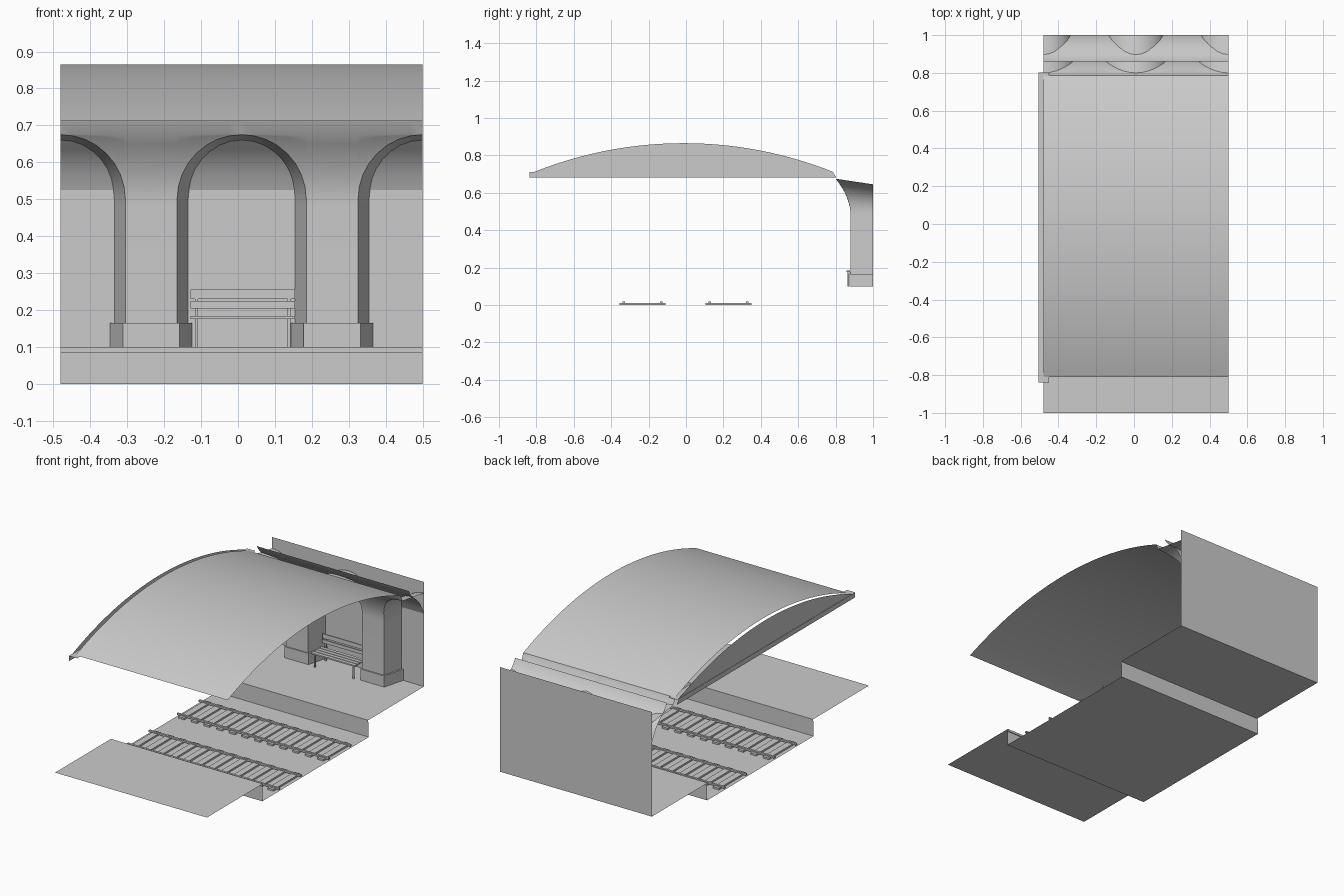
import bpy, bmesh
from math import sin, cos, pi, sqrt

if "Cube" in bpy.data.objects:
    bpy.data.objects.remove(bpy.data.objects["Cube"])

X0, X1 = -0.48, 0.50
MID = 0.01                 # centre of the arcade
BAY = 0.49                 # arch spacing
SPRING, R_FRONT, R_BACK = 0.50, 0.175, 0.145
TOP = 0.712
smooth = []


def make(name, verts, faces, is_smooth=False):
    me = bpy.data.meshes.new(name)
    me.from_pydata(verts, [], faces)
    bm = bmesh.new()
    bm.from_mesh(me)
    bmesh.ops.remove_doubles(bm, verts=bm.verts, dist=1e-5)
    bmesh.ops.recalc_face_normals(bm, faces=bm.faces)
    bm.to_mesh(me)
    bm.free()
    ob = bpy.data.objects.new(name, me)
    bpy.context.collection.objects.link(ob)
    if is_smooth:
        smooth.append(ob)
    return ob


def sheet(name, profile, x0=X0, x1=X1, is_smooth=False):
    """Extrude an open (y, z) profile along x."""
    v = [(x, y, z) for y, z in profile for x in (x0, x1)]
    f = [(2*i, 2*i+1, 2*i+3, 2*i+2) for i in range(len(profile)-1)]
    return make(name, v, f, is_smooth)


def boxes(name, items):
    """One object from many (x0, x1, y0, y1, z0, z1) blocks."""
    v, f = [], []
    for x0, x1, y0, y1, z0, z1 in items:
        n = len(v)
        v += [(x, y, z) for x in (x0, x1) for y in (y0, y1) for z in (z0, z1)]
        f += [tuple(n+i for i in q) for q in ((0, 1, 3, 2), (4, 6, 7, 5), (0, 4, 5, 1),
                                              (2, 3, 7, 6), (0, 2, 6, 4), (1, 5, 7, 3))]
    return make(name, v, f)


# floor: platforms, track bed and back wall
sheet("front_platform", [(-1, 0.1), (-0.485, 0.1), (-0.485, 0.087), (-0.49, 0.087), (-0.49, 0)])
sheet("track_bed", [(-0.49, 0), (0.49, 0)])
sheet("back_platform", [(0.49, 0), (0.49, 0.087), (0.485, 0.087), (0.485, 0.1), (1, 0.1)])
sheet("back_wall", [(1, 0.1), (1, 0.71)])

# two tracks with sleepers and rails
for side, yc in (("front", -0.2325), ("back", 0.2275)):
    n = 12
    step = (X1 - X0) / n
    boxes(side + "_sleepers", [(X0+step*(i+.27), X0+step*(i+.73), yc-.1225, yc+.1225, 0.001, 0.011)
                               for i in range(n)])
    boxes(side + "_rails", [(X0, X1, yc+d-.006, yc+d+.006, 0.008, 0.018) for d in (-.1, .1)])

# vaulted roof
Y0, Y1, CREST = -0.81, 0.785, 0.865
yc, half = (Y0+Y1)/2, (Y1-Y0)/2
sag = CREST - TOP
rad = (half**2 + sag**2) / (2*sag)
arc = []
for i in range(33):
    y = Y0 + (Y1-Y0)*i/32
    arc.append((y, CREST - rad + sqrt(rad**2 - (y-yc)**2)))
sheet("vault_roof", arc, is_smooth=True)

# end panel closing the vault, and the flat ledge across it
outline = [(-0.838, 0.682), (-0.838, TOP)] + arc + [(0.803, 0.682)]
make("vault_end_panel", [(-0.503, y, z) for y, z in outline], [tuple(range(len(outline)))])
sheet("vault_end_ledge", [(-0.838, TOP), (0.803, TOP)], -0.505, -0.45)

# curved ceiling of the niche behind the arcade
sheet("niche_ceiling", [(1, 0.525), (0.985, 0.56), (0.96, 0.602), (0.93, 0.634), (0.895, 0.662),
                        (0.873, 0.687), (0.86, 0.71)], is_smooth=True)


def face_y(z):
    """Depth of the arcade front, which leans out towards the roof."""
    if z <= 0.48:
        return 0.88
    if z <= 0.675:
        return 0.88 - 0.08*((z-0.48)/0.195)**2
    return 0.80 - 0.015*(z-0.675)/(TOP-0.675)


BASE_TOP = 0.165
front_v, front_f, arch_v, arch_f = [], [], [], []


def column(xa, za, xb, zb):
    """Strip of the arcade front between two lower points and its top."""
    k = 8
    n = len(front_v)
    for j in range(k+1):
        for x, z in ((xa, za), (xb, zb)):
            zz = z + (0.675-z)*j/(k-1) if j < k else TOP
            front_v.append((x, face_y(zz), zz))
    front_f.extend((n+2*j, n+2*j+1, n+2*j+3, n+2*j+2) for j in range(k))


# arches: half, full, half
for cx, s0, s1 in ((MID-BAY, 0, 8), (MID, 0, 16), (MID+BAY, 8, 16)):
    dirs = [(cos(pi*s/16), sin(pi*s/16)) for s in range(s0, s1+1)]
    pts = [((cx+R_FRONT*c, SPRING+R_FRONT*s), (cx+R_BACK*c, SPRING+R_BACK*s)) for c, s in dirs]
    for a, b in zip(pts, pts[1:]):
        column(*a[0], *b[0])
    legs = [((cx+e*R_FRONT, z), (cx+e*R_BACK, z)) for e in (1, -1) for z in (BASE_TOP, 0.48)]
    rail = (legs[:2] if s0 == 0 else []) + pts + (legs[:1:-1] if s1 == 16 else [])
    n = len(arch_v)
    for (xf, zf), (xb, zb) in rail:
        arch_v += [(xf, face_y(zf), zf), (xb, 1.0, zb)]
    arch_f += [(n+2*i, n+2*i+1, n+2*i+3, n+2*i+2) for i in range(len(rail)-1)]

# pillar fronts and their splayed bases
for side, px in (("left", MID-BAY/2), ("right", MID+BAY/2)):
    h = BAY/2 - R_FRONT
    column(px-h, SPRING, px+h, SPRING)
    n = len(front_v)
    front_v += [(px+e*h, face_y(z), z) for z in (BASE_TOP, 0.48, SPRING) for e in (-1, 1)]
    front_f += [(n, n+1, n+3, n+2), (n+2, n+3, n+5, n+4)]
    plan = [(px-.077, .873), (px+.077, .873), (px+.111, 1), (px-.111, 1)]
    make(side + "_pillar_base", [(x, y, z) for z in (0.1, BASE_TOP) for x, y in plan],
         [(0, 1, 5, 4), (1, 2, 6, 5), (3, 0, 4, 7), (4, 5, 6, 7)])
make("arcade_front", front_v, front_f, True)
make("arch_soffits", arch_v, arch_f, True)

# bench in the middle niche
B0, B1 = -0.128, 0.154
boxes("bench_seat", [(B0, B1, y, y+.02, .176, .184) for y in (.857, .882, .907, .932)])
boxes("bench_back", [(B0, B1, .957, .964, .204, .224), (B0, B1, .962, .969, .230, .255)])
boxes("bench_frame", [b for x in (B0+.012, B1-.020) for b in (
    (x, x+.008, .864, .872, .1, .176), (x, x+.008, .964, .972, .1, .250),
    (x, x+.008, .864, .972, .168, .176))])

# smooth shading on curved parts
bpy.ops.object.select_all(action='DESELECT')
for ob in smooth:
    ob.select_set(True)
bpy.context.view_layer.objects.active = smooth[0]
bpy.ops.object.shade_smooth_by_angle()
